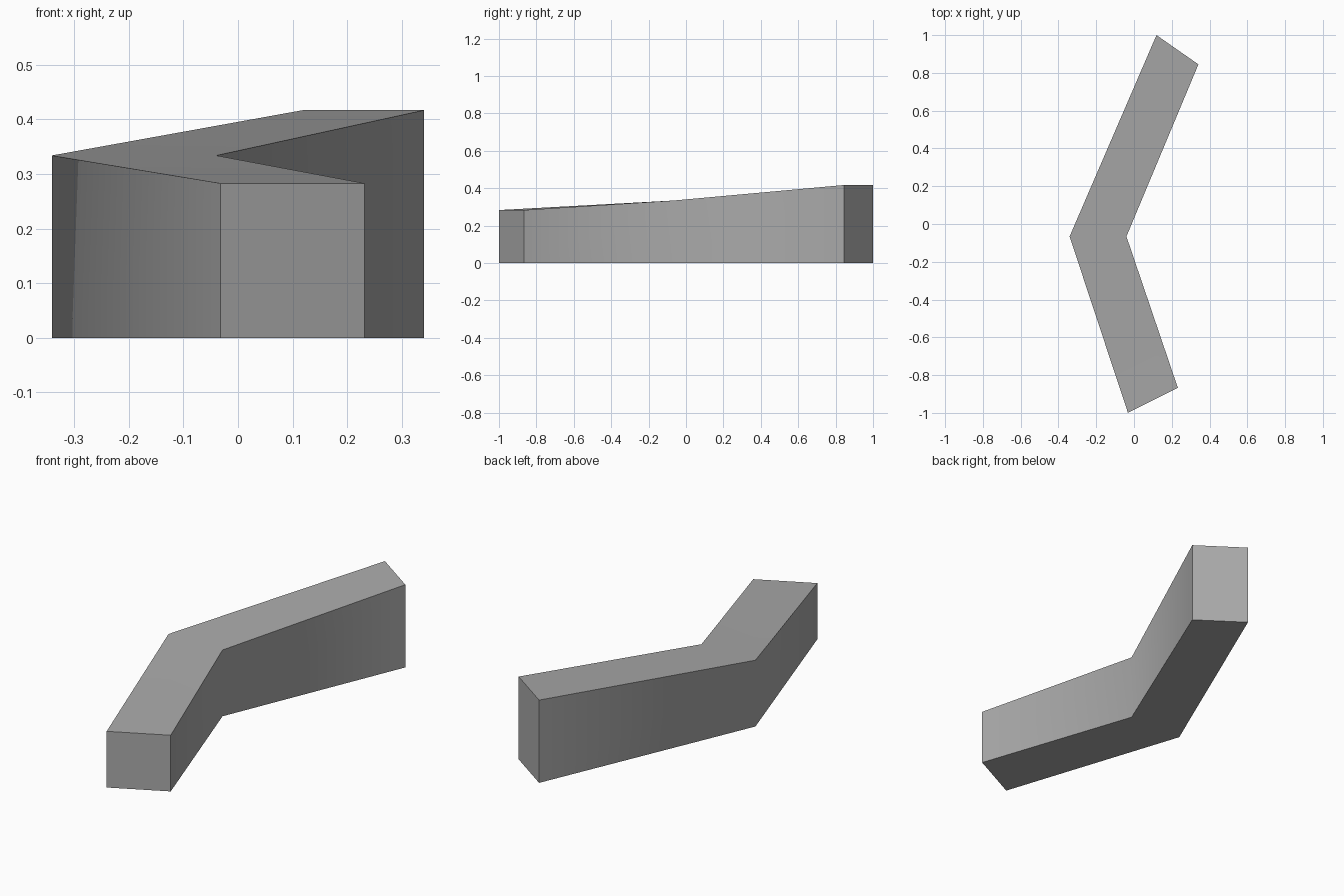
import bpy, bmesh, math

cube = bpy.data.objects.get("Cube")
if cube:
    bpy.data.objects.remove(cube, do_unlink=True)

# Plain grey material
grey = bpy.data.materials.new("mid_grey")
grey.use_nodes = True
colour = (0.4, 0.4, 0.4, 1)
grey.diffuse_color = colour
grey.node_tree.nodes["Principled BSDF"].inputs["Base Color"].default_value = colour

# Stations from front to back: outer point, inner point, height
stations = [
    ((-0.032, -1.0), (0.232, -0.867), 0.283),
    ((-0.341, -0.066), (-0.04, -0.066), 0.334),
    ((0.119, 1.0), (0.341, 0.845), 0.417),
]

# Bent beam: a rectangular section skinned along the stations
bm = bmesh.new()
rings = []
for outer, inner, height in stations:
    section = [(*outer, 0), (*inner, 0), (*inner, height), (*outer, height)]
    rings.append([bm.verts.new(p) for p in section])
for a, b in zip(rings, rings[1:]):
    for i in range(4):
        j = (i + 1) % 4
        bm.faces.new((a[i], a[j], b[j], b[i]))
bm.faces.new(rings[0])
bm.faces.new(rings[-1])
bmesh.ops.recalc_face_normals(bm, faces=bm.faces)

mesh = bpy.data.meshes.new("bent_beam")
bm.to_mesh(mesh)
bm.free()
mesh.materials.append(grey)
beam = bpy.data.objects.new("bent_beam", mesh)
bpy.context.collection.objects.link(beam)

# Soft bend, crisp long edges and ends
bpy.ops.object.select_all(action="DESELECT")
beam.select_set(True)
bpy.context.view_layer.objects.active = beam
bpy.ops.object.shade_smooth_by_angle(angle=math.radians(60))
